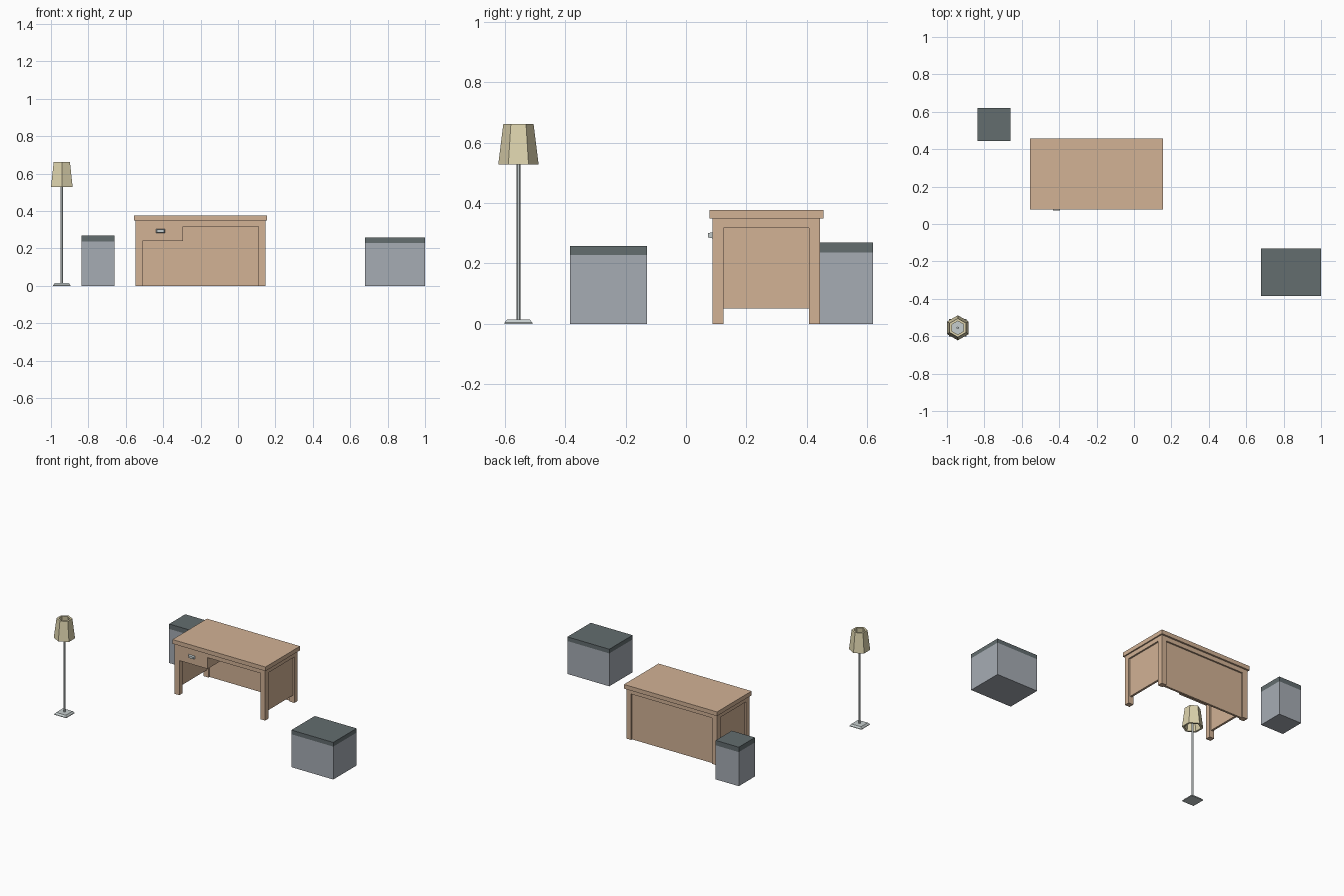
import bpy, bmesh, math
from mathutils import Matrix

if "Cube" in bpy.data.objects:
    bpy.data.objects.remove(bpy.data.objects["Cube"])


def material(name, r, g, b):
    lin = lambda c: ((c / 255 + 0.055) / 1.055) ** 2.4
    m = bpy.data.materials.new(name)
    m.diffuse_color = (lin(r), lin(g), lin(b), 1)
    m.use_nodes = True
    m.node_tree.nodes["Principled BSDF"].inputs["Base Color"].default_value = m.diffuse_color
    return m


WOOD = material("tan_wood", 210, 178, 149)
GREY = material("grey_body", 166, 172, 180)
DARK = material("dark_lid", 99, 109, 111)
SHADE = material("cream_shade", 222, 212, 174)
METAL = material("pale_metal", 198, 206, 206)


def finish(name, bm, mat):
    bmesh.ops.recalc_face_normals(bm, faces=bm.faces)
    me = bpy.data.meshes.new(name)
    bm.to_mesh(me)
    bm.free()
    me.materials.append(mat)
    ob = bpy.data.objects.new(name, me)
    bpy.context.collection.objects.link(ob)
    return ob


def box(name, x, y, z, mat):
    """Box from (min, max) ranges."""
    bm = bmesh.new()
    bmesh.ops.create_cube(bm, size=1)
    for v in bm.verts:
        for i, (a, b) in enumerate((x, y, z)):
            v.co[i] = a if v.co[i] < 0 else b
    return finish(name, bm, mat)


def lathe(name, sides, turn, rings, centre, mat, closed_loop=False):
    """Rings of (radius, z) joined by flat faces."""
    bm = bmesh.new()
    loops = [[bm.verts.new((centre[0] + r * math.cos(turn + math.tau * i / sides),
                            centre[1] + r * math.sin(turn + math.tau * i / sides), z))
              for i in range(sides)] for r, z in rings]
    pairs = list(zip(loops, loops[1:]))
    if closed_loop:
        pairs.append((loops[-1], loops[0]))
    else:
        bm.faces.new(loops[0])
        bm.faces.new(loops[-1])
    for a, b in pairs:
        for i in range(sides):
            j = (i + 1) % sides
            bm.faces.new((a[i], a[j], b[j], b[i]))
    return finish(name, bm, mat)


# Desk
X0, X1, Y0, Y1 = -0.548, 0.147, 0.087, 0.444
LEG, RAIL, TOP = 0.037, 0.318, 0.348
box("desk_top", (-0.557, 0.156), (0.078, 0.456), (TOP, 0.377), WOOD)
for side, xa in (("left", X0), ("right", X1 - LEG)):
    for end, ya in (("front", Y0), ("back", Y1 - LEG)):
        box(f"desk_leg_{end}_{side}", (xa, xa + LEG), (ya, ya + LEG), (0, TOP), WOOD)
    # side rail above a recessed panel
    box(f"side_rail_{side}", (xa, xa + LEG), (Y0 + LEG, Y1 - LEG), (RAIL, TOP), WOOD)
    box(f"side_panel_{side}", (xa + 0.011, xa + 0.026), (Y0 + LEG, Y1 - LEG), (0.05, RAIL), WOOD)
for end, ya in (("front", Y0), ("back", Y1 - LEG)):
    box(f"{end}_rail", (X0 + LEG, X1 - LEG), (ya, ya + LEG), (RAIL, TOP), WOOD)
box("back_panel", (X0 + LEG, X1 - LEG), (Y1 - 0.026, Y1 - 0.011), (0, RAIL), WOOD)
box("drawer", (X0 + LEG, -0.294), (Y0, Y1 - 0.026), (0.24, RAIL), WOOD)

# Drawer handle: bevelled block tapering to the front
bm = bmesh.new()
bmesh.ops.create_cube(bm, size=1)
for v in bm.verts:
    k = 0.72 if v.co.y < 0 else 1
    v.co = (-0.414 + v.co.x * 0.05 * k, 0.073 if v.co.y < 0 else Y0, 0.293 + v.co.z * 0.02 * k)
finish("drawer_handle", bm, METAL)

# Two lidded boxes
for name, x, y, split, top in (
        ("small_box", (-0.838, -0.661), (0.443, 0.619), 0.236, 0.27),
        ("large_box", (0.679, 1.0), (-0.385, -0.13), 0.228, 0.257)):
    box(name + "_body", x, y, (0, split), GREY)
    box(name + "_lid", x, y, (split, top), DARK)

# Floor lamp
C = (-0.942, -0.555)
S2 = math.sqrt(2)
lathe("lamp_base", 4, math.pi / 4, [(0.046 * S2, 0), (0.046 * S2, 0.004), (0.037 * S2, 0.015)], C, METAL)
lathe("lamp_pole", 6, math.pi / 6, [(0.0068, 0.012), (0.0068, 0.56)], C, METAL)
lathe("lamp_shade", 6, math.pi / 6,
      [(0.067, 0.527), (0.05, 0.662), (0.036, 0.662), (0.053, 0.527)], C, SHADE, True)
